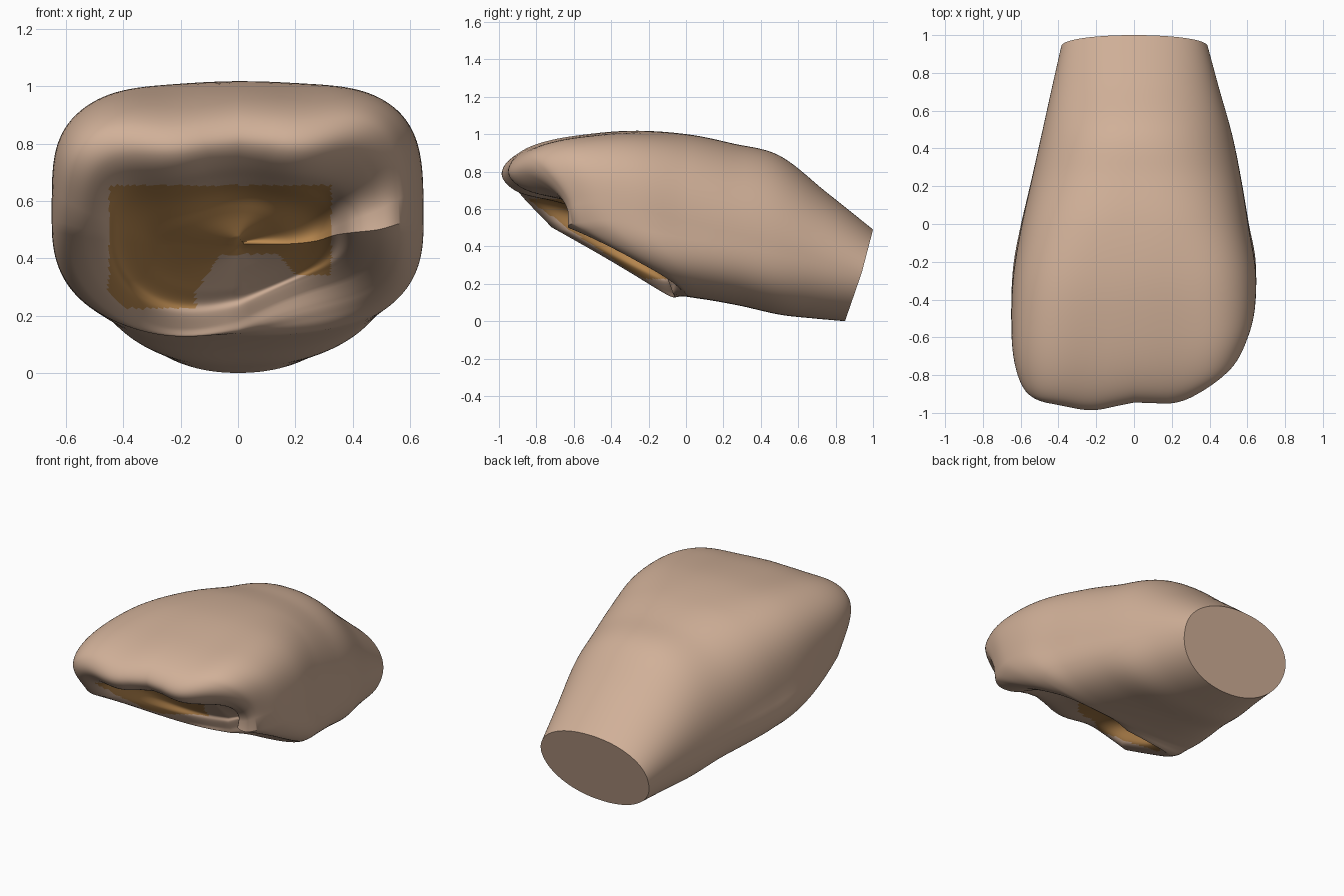
import bpy, bmesh, math
from mathutils import Vector

if "Cube" in bpy.data.objects:
    bpy.data.objects.remove(bpy.data.objects["Cube"])

SEG, SUB = 140, 7

# Loft rings: top(y,z), side(y,z), bottom(y,z), left width, right width, upper and lower squareness
RINGS = [
    (1.00, .49,  .94, .26,  .85, .00, .385, .39, 2.1, 2.1),
    (.75, .69,   .72, .33,  .68, .015, .435, .45, 2.1, 2.3),
    (.50, .885,  .47, .39,  .50, .035, .49, .52, 2.2, 2.5),
    (.25, .95,   .22, .44,  .30, .08, .545, .57, 2.4, 2.6),
    (.00, 1.00, -.03, .48,  .14, .11, .60, .61, 2.8, 2.7),
    (-.30, 1.015, -.25, .52, .04, .125, .64, .645, 3.4, 2.7),
    (-.60, .985, -.45, .54, -.02, .135, .65, .64, 4.0, 2.7),
    (-.80, .94, -.58, .53, -.05, .14, .64, .605, 4.2, 2.7),
    (-.92, .875, -.66, .52, -.07, .15, .60, .56, 4.2, 2.6),
    (-.955, .79, -.67, .50, -.08, .18, .53, .49, 4.0, 2.5),   # rim of the hollow
    (-.87, .71, -.61, .49, -.10, .23, .455, .40, 3.6, 2.5),
    (-.68, .665, -.42, .48, -.10, .26, .42, .335, 3.2, 2.4),
    (-.50, .62, -.33, .46, -.14, .30, .33, .27, 2.8, 2.2),
    (-.42, .55, -.31, .45, -.20, .36, .20, .17, 2.4, 2.1),
    (-.36, .46, -.31, .45, -.28, .44, .02, .02, 2.0, 2.0),
]
RIM = 9


def ramp(k, lo, hi):
    return min(1, max(0, (k - lo) / (hi - lo)))


def catmull(a, b, c, d, t):
    return [.5 * (2*q + (r-p)*t + (2*p-5*q+4*r-s)*t*t + (3*q-p-3*r+s)*t**3)
            for p, q, r, s in zip(a, b, c, d)]


def ring_points(r, k):
    ty, tz, sy, sz, by, bz, wl, wr, up, low = r
    front = ramp(k, 4, 8)                      # asymmetry grows toward the front
    rim = ramp(k, 5.5, 9) * (1 - .6 * ramp(k, 10, 13))
    pts = []
    for i in range(SEG):
        a = 2 * math.pi * i / SEG
        c, s = math.cos(a), math.sin(a)
        e = up if s > 0 else low
        cx = math.copysign(abs(c) ** (2 / e), c)
        v = abs(s) ** (2 / e)
        ey, ez = (ty, tz) if s > 0 else (by, bz)
        x = cx * (wr if c > 0 else wl)
        y = sy + (ey - sy) * v + front * .085 * x
        z = sz + (ez - sz) * v
        if s > 0:                              # soft knuckle waves, right rim bowed back
            y += front * .012 * v * math.cos(x * 15)
            z += front * v * (.012 * math.cos(x * 14) + .025 * x + .03 * x * x)
            if c > 0:
                y += rim * .40 * v * (1 - v) * cx
        else:                                  # lower rim: lifted right, dropped left
            w = math.sin(max(-.6, min(.6, x)) * 5)
            z += rim * v * w * (.09 if x > 0 else .05)
            y += rim * v * w * (.02 if x > 0 else -.05)
        pts.append(Vector((x, y, z)))
    return pts


def material(name, rgb):
    m = bpy.data.materials.new(name)
    m.diffuse_color = (*rgb, 1)
    m.use_nodes = True
    m.node_tree.nodes["Principled BSDF"].inputs["Base Color"].default_value = m.diffuse_color
    return m


def is_pad(p):
    """Amber area of the hollow as seen from the front, minus the bare bump below."""
    inside = -.45 < p.x < .325 and .225 < p.z < .655
    bump = p.x > -.15 and p.z < .415 - 1.2 * max(0, p.x - .14) - 1.5 * max(0, -.06 - p.x)
    corner = p.x > .2 and p.z < .34
    return inside and not bump and not corner


bm = bmesh.new()
loops, keys = [], []
last = len(RINGS) - 1
for j in range(last):
    nb = [RINGS[min(last, max(0, j + d))] for d in (-1, 0, 1, 2)]
    for q in range(SUB):
        k = j + q / SUB
        loops.append([bm.verts.new(p) for p in ring_points(catmull(*nb, q / SUB), k)])
        keys.append(k)
loops.append([bm.verts.new(p) for p in ring_points(RINGS[-1], last)])

# Outer skin rolling over the rim into the hollow
for j, (A, B) in enumerate(zip(loops, loops[1:])):
    for i in range(SEG):
        n = (i + 1) % SEG
        f = bm.faces.new((A[i], A[n], B[n], B[i]))
        if keys[j] > RIM and is_pad(f.calc_center_median()):
            f.material_index = 1

# Flat cut at the back, closed floor in the hollow
bm.faces.new(loops[0])
bm.faces.new(loops[-1]).material_index = 1

bmesh.ops.recalc_face_normals(bm, faces=bm.faces)
mesh = bpy.data.meshes.new("cupped_paw")
bm.to_mesh(mesh)
bm.free()
mesh.materials.append(material("tan skin", (.635, .435, .315)))
mesh.materials.append(material("amber pad", (.49, .25, .08)))
paw = bpy.data.objects.new("cupped_paw", mesh)
bpy.context.collection.objects.link(paw)
bpy.context.view_layer.objects.active = paw
paw.select_set(True)
bpy.ops.object.shade_smooth_by_angle(angle=math.radians(40))
